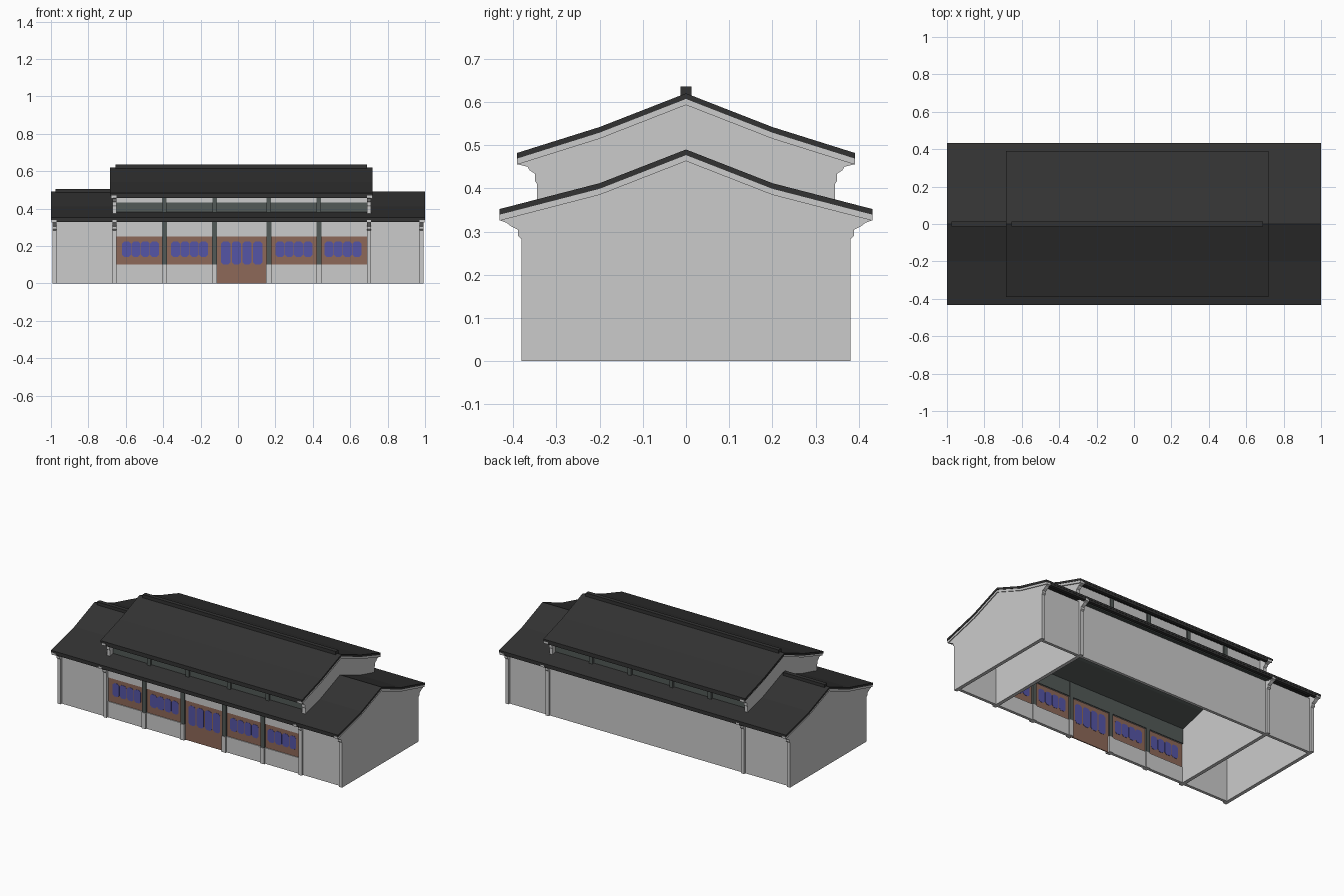
import bpy, bmesh, math

if "Cube" in bpy.data.objects:
    bpy.data.objects.remove(bpy.data.objects["Cube"])


def material(name, rgb):
    m = bpy.data.materials.new(name)
    m.diffuse_color = (*rgb, 1)
    m.use_nodes = True
    m.node_tree.nodes["Principled BSDF"].inputs["Base Color"].default_value = m.diffuse_color
    return m


WALL = material("pale_grey_plaster", (0.60, 0.60, 0.60))
ROOF = material("charcoal_tile", (0.032, 0.032, 0.032))
POST = material("green_grey_timber", (0.085, 0.10, 0.095))
WOOD = material("brown_wood", (0.27, 0.14, 0.098))
BLUE = material("blue_lattice", (0.09, 0.09, 0.38))


def extrude(name, pts, axis, a, b, mat):
    """Extrude a closed 2D outline; axis 'x' takes (y, z), axis 'y' takes (x, z)."""
    def co(p, t):
        return (t, p[0], p[1]) if axis == 'x' else (p[0], t, p[1])
    bm = bmesh.new()
    lo = [bm.verts.new(co(p, a)) for p in pts]
    hi = [bm.verts.new(co(p, b)) for p in pts]
    n = len(pts)
    bm.faces.new(lo)
    bm.faces.new(hi[::-1])
    for i in range(n):
        bm.faces.new((lo[i], hi[i], hi[(i + 1) % n], lo[(i + 1) % n]))
    bmesh.ops.recalc_face_normals(bm, faces=bm.faces)
    me = bpy.data.meshes.new(name)
    bm.to_mesh(me)
    bm.free()
    me.materials.append(mat)
    ob = bpy.data.objects.new(name, me)
    bpy.context.collection.objects.link(ob)
    return ob


def box(name, x0, x1, y0, y1, z0, z1, mat):
    return extrude(name, [(y0, z0), (y1, z0), (y1, z1), (y0, z1)], 'x', x0, x1, mat)


def mirrored(half):
    """Half outline from -y to the centre -> full symmetric line."""
    return half + [(-y, z) for y, z in reversed(half) if abs(y) > 1e-6]


def slab(line, top, bottom):
    return ([(y, z - top) for y, z in line] +
            [(y, z - bottom) for y, z in reversed(line)])


LOW = mirrored([(-0.432, 0.352), (-0.2, 0.412), (0, 0.49)])
UP = mirrored([(-0.391, 0.482), (-0.2, 0.542), (0, 0.62)])
C = 0.02                       # centre of the middle hall
PL, PR = C - 0.68, C + 0.68    # cross wall positions

# Roof slabs
extrude("lower_roof", slab(LOW, 0, 0.013), 'x', -1.0, 1.0, ROOF)
extrude("upper_roof", slab(UP, 0, 0.013), 'x', C - 0.705, C + 0.70, ROOF)
extrude("hall_ceiling", slab([(y * 0.93, z) for y, z in LOW], 0.016, 0.024),
        'x', PL, PR, POST)

# Ridge caps
box("upper_ridge", -0.655, 0.69, -0.013, 0.013, 0.60, 0.636, ROOF)
box("lower_ridge", -0.975, -0.685, -0.013, 0.013, 0.47, 0.504, ROOF)

# Eave boards under the roof edges
for s in (-1, 1):
    ya, yb = sorted((s * 0.41, s * 0.43))
    box("lower_eave_board", -0.97, 0.97, ya, yb, 0.328, 0.343, ROOF)
    ya, yb = sorted((s * 0.37, s * 0.389))
    box("upper_eave_board", PL, PR, ya, yb, 0.456, 0.473, ROOF)

# End and cross walls with stepped corbels following the roof line
low_wall = mirrored([(-0.381, 0), (-0.381, 0.283), (-0.389, 0.29), (-0.389, 0.304),
                     (-0.405, 0.312), (-0.415, 0.320), (-0.431, 0.326),
                     (-0.431, 0.341), (-0.2, 0.401), (0, 0.479)])
up_wall = mirrored([(-0.345, 0.34), (-0.345, 0.41), (-0.35, 0.418), (-0.35, 0.434),
                    (-0.362, 0.442), (-0.367, 0.450), (-0.39, 0.456),
                    (-0.39, 0.471), (-0.2, 0.531), (0, 0.609)])
for a, b in ((-0.992, -0.97), (0.97, 0.992), (PL - 0.011, PL + 0.011),
             (PR - 0.011, PR + 0.011)):
    extrude("cross_wall", low_wall, 'x', a, b, WALL)
for x in (PL, PR):
    extrude("upper_gable_wall", up_wall, 'x', x - 0.011, x + 0.011, WALL)

# Bargeboards on the gables
for s in (-1, 1):
    a, b = sorted((s * 0.988, s * 0.997))
    extrude("lower_bargeboard", slab(LOW, 0.011, 0.027), 'x', a, b, WALL)
    a, b = sorted((C + s * 0.688, C + s * 0.698))
    extrude("upper_bargeboard", slab(UP, 0.011, 0.027), 'x', a, b, WALL)

# Long walls: solid back, solid end bays, lintel wall over the hall panels
box("back_wall", -0.98, 0.98, 0.35, 0.368, 0, 0.345, WALL)
box("front_wall_left", -0.98, PL, -0.368, -0.35, 0, 0.345, WALL)
box("front_wall_right", PR, 0.98, -0.368, -0.35, 0, 0.345, WALL)
box("lintel_wall", PL, PR, -0.366, -0.352, 0.25, 0.345, WALL)
box("lintel_lining", PL, PR, -0.352, -0.346, 0.25, 0.345, POST)

# Hall posts on pale piers, and the clerestory posts above the lower roof
posts = [C - 0.413, C - 0.145, C + 0.145, C + 0.413]
for x in posts:
    box("pier", x - 0.014, x + 0.014, -0.378, -0.345, 0, 0.10, WALL)
    box("post", x - 0.013, x + 0.013, -0.374, -0.345, 0.10, 0.345, POST)
    for s in (-1, 1):
        ya, yb = sorted((s * 0.305, s * 0.328))
        box("clerestory_post", x - 0.012, x + 0.012, ya, yb, 0.36, 0.485, POST)

# Clerestory strips between the roofs
for s in (-1, 1):
    ya, yb = sorted((s * 0.308, s * 0.316))
    box("clerestory_window", PL, PR, ya, yb, 0.36, 0.432, POST)
    ya, yb = sorted((s * 0.306, s * 0.32))
    box("clerestory_beam", PL, PR, ya, yb, 0.432, 0.488, WALL)


def lattice(x, z, w, h):
    """Chamfered blue plate showing on both sides of a panel."""
    c = w * 0.25
    pts = [(x + sx * dx, z + sz * dz) for sx, sz, dx, dz in (
        (-1, -1, w / 2 - c, h / 2), (1, -1, w / 2 - c, h / 2),
        (1, -1, w / 2, h / 2 - c), (1, 1, w / 2, h / 2 - c),
        (1, 1, w / 2 - c, h / 2), (-1, 1, w / 2 - c, h / 2),
        (-1, 1, w / 2, h / 2 - c), (-1, -1, w / 2, h / 2 - c))]
    extrude("lattice_plate", pts, 'y', -0.3645, -0.3555, BLUE)


# Panels: door in the middle bay, windows over low walls in the others
edges = [PL + 0.011] + posts + [PR - 0.011]
for i in range(5):
    a, b = edges[i], edges[i + 1]
    mid, door = (a + b) / 2, i == 2
    z0 = 0 if door else 0.10
    box("door_panel" if door else "window_panel", a, b, -0.363, -0.357, z0, 0.25, WOOD)
    if not door:
        box("low_wall", a, b, -0.368, -0.35, 0, 0.10, WALL)
    for k in range(4):
        if door:
            lattice(mid + (k - 1.5) * 0.057, 0.163, 0.049, 0.124)
        else:
            lattice(mid + (k - 1.5) * 0.050, 0.183, 0.047, 0.083)
